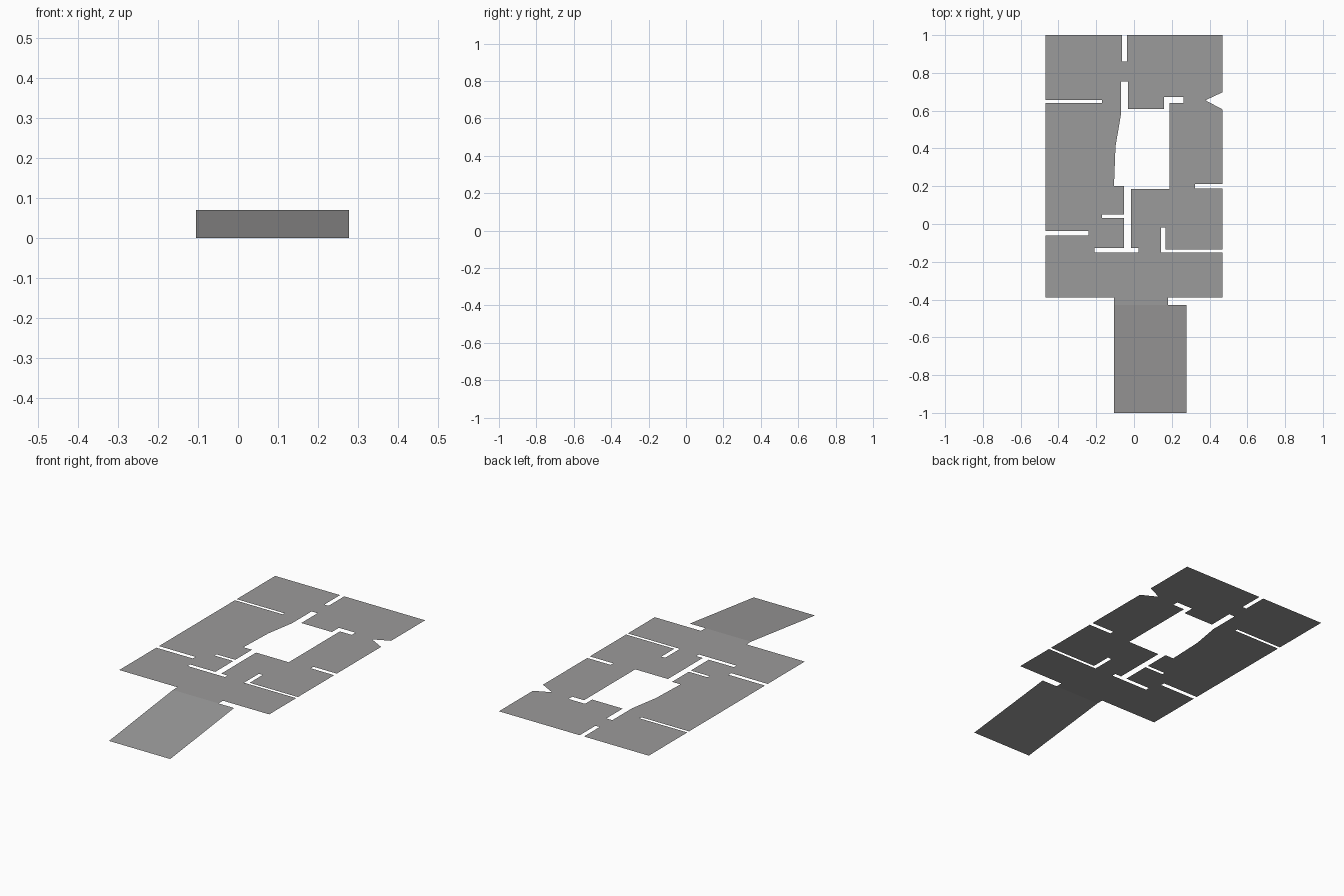
import bpy, bmesh
from mathutils import Vector

if "Cube" in bpy.data.objects:
    bpy.data.objects.remove(bpy.data.objects["Cube"])

H = 0.07           # height of the upper floor
W = 0.468          # half width of the floor
BACK, FRONT = 1.0, -0.39
RAMP_TOP, RAMP_END = -0.43, -1.0

grey = bpy.data.materials.new("floor_grey")
grey.diffuse_color = (0.33, 0.328, 0.328, 1)
grey.use_nodes = True
grey.node_tree.nodes["Principled BSDF"].inputs["Base Color"].default_value = grey.diffuse_color


def add_object(name, bm):
    mesh = bpy.data.meshes.new(name)
    bm.to_mesh(mesh)
    bm.free()
    mesh.materials.append(grey)
    obj = bpy.data.objects.new(name, mesh)
    bpy.context.collection.objects.link(obj)
    return obj


def side_slot(edge_x, inner_x, y1, y2):
    """Straight slot cut inward from a side edge, entered at y1, left at y2."""
    return [(edge_x, y1), (inner_x, y1), (inner_x, y2), (edge_x, y2)]


def flat_sheet(name, loops, z):
    """Fill outline and hole loops into one flat sheet facing up."""
    bm = bmesh.new()
    edges = []
    for pts in loops:
        vs = [bm.verts.new((x, y, z)) for x, y in pts]
        edges += [bm.edges.new((a, b)) for a, b in zip(vs, vs[1:] + vs[:1])]
    bmesh.ops.triangle_fill(bm, edges=edges, use_beauty=True, normal=Vector((0, 0, 1)))
    bm.normal_update()
    for f in bm.faces:
        if f.normal.z < 0:
            f.normal_flip()
    return add_object(name, bm)


# Floor outline, clockwise from the back left corner
outline = [(-W, BACK)]
outline += [(-0.063, BACK), (-0.063, 0.86), (-0.037, 0.86), (-0.037, BACK)]  # back slot
outline += [(W, BACK)]
outline += [(W, 0.697), (0.378, 0.655), (W, 0.607)]                          # wedge notch
outline += side_slot(W, 0.323, 0.212, 0.189)
outline += [(W, -0.134), (0.167, -0.134), (0.167, -0.018),                   # L-shaped slot
            (0.143, -0.018), (0.143, -0.15), (W, -0.15)]
outline += [(W, FRONT), (0.18, FRONT), (0.18, RAMP_TOP),                     # threshold to ramp
            (-0.105, RAMP_TOP), (-0.105, FRONT), (-W, FRONT)]
outline += side_slot(-W, -0.24, -0.06, -0.036)
outline += side_slot(-W, -0.17, 0.641, 0.657)

# Central opening with its narrow wall gaps
opening = [(-0.069, 0.755), (-0.069, 0.58), (-0.098, 0.41), (-0.106, 0.2), (-0.053, 0.2),
           (-0.053, 0.051), (-0.17, 0.051), (-0.17, 0.033), (-0.053, 0.033),
           (-0.053, -0.127), (-0.21, -0.127), (-0.21, -0.15), (0.024, -0.15),
           (0.024, -0.127), (-0.016, -0.127), (-0.016, 0.184), (0.188, 0.184),
           (0.188, 0.64), (0.262, 0.64), (0.262, 0.673), (0.159, 0.673),
           (0.159, 0.61), (-0.032, 0.61), (-0.032, 0.755)]

flat_sheet("upper_floor", [outline, opening], H)

# Ramp sloping down to the front
bm = bmesh.new()
corners = [(-0.105, RAMP_END, 0), (0.277, RAMP_END, 0), (0.277, RAMP_TOP, H), (-0.105, RAMP_TOP, H)]
bm.faces.new([bm.verts.new(c) for c in corners])
bm.normal_update()
add_object("entry_ramp", bm)
